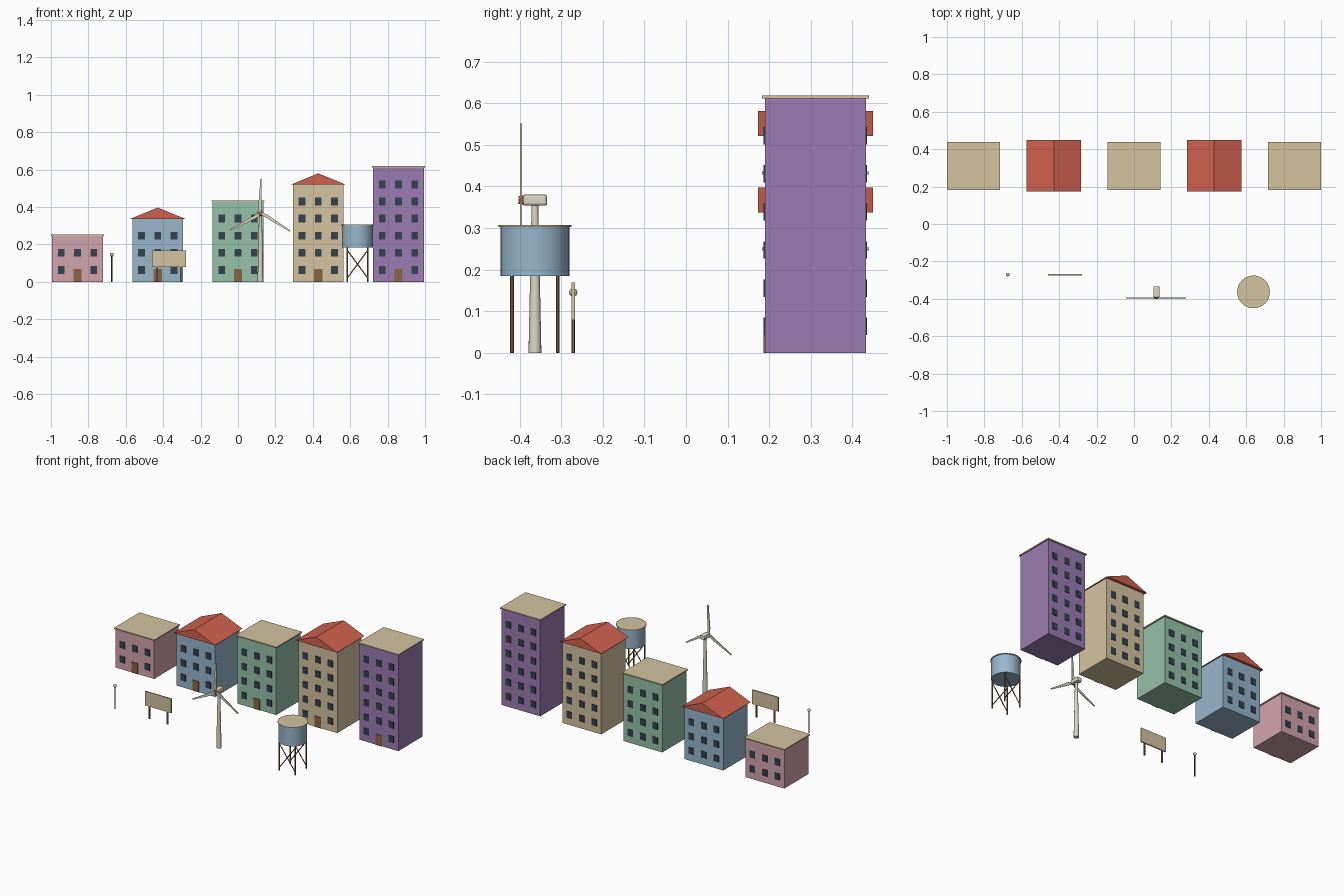
import bpy, bmesh
from math import radians, pi
from mathutils import Vector, Matrix

if "Cube" in bpy.data.objects:
    bpy.data.objects.remove(bpy.data.objects["Cube"])


def mat(name, hexcol):
    lin = lambda v: v / 12.92 if v <= 0.04045 else ((v + 0.055) / 1.055) ** 2.4
    m = bpy.data.materials.new(name)
    m.diffuse_color = [lin(int(hexcol[i:i + 2], 16) / 255) for i in (0, 2, 4)] + [1]
    m.use_nodes = True
    m.node_tree.nodes["Principled BSDF"].inputs["Base Color"].default_value = m.diffuse_color
    return m


PINK, BLUE, GREEN = mat("pink", "D4A5AD"), mat("blue", "98B7CB"), mat("green", "96C2AA")
TAN, PURPLE, RED = mat("tan", "D4C4A0"), mat("purple", "9C7DB3"), mat("red", "D0614F")
BROWN, DARK, WHITE = mat("brown", "8A6544"), mat("dark", "33424F"), mat("white", "DDD8C4")


def finish(name, bm, material, smooth=False):
    bmesh.ops.recalc_face_normals(bm, faces=bm.faces)
    me = bpy.data.meshes.new(name)
    bm.to_mesh(me)
    bm.free()
    me.materials.append(material)
    ob = bpy.data.objects.new(name, me)
    bpy.context.collection.objects.link(ob)
    if smooth:
        bpy.ops.object.select_all(action='DESELECT')
        bpy.context.view_layer.objects.active = ob
        ob.select_set(True)
        bpy.ops.object.shade_smooth_by_angle(angle=radians(35))
    return ob


def add_box(bm, c, s):
    bmesh.ops.create_cube(bm, size=1, matrix=Matrix.Translation(c) @ Matrix.Diagonal((*s, 1)))


def box(name, c, s, material):
    bm = bmesh.new()
    add_box(bm, c, s)
    return finish(name, bm, material)


def rod(name, a, b, r1, r2, material, n=12):
    a, b = Vector(a), Vector(b)
    d = b - a
    bm = bmesh.new()
    bmesh.ops.create_cone(bm, cap_ends=True, segments=n, radius1=r1, radius2=r2, depth=d.length,
                          matrix=Matrix.Translation((a + b) / 2) @ d.to_track_quat('Z', 'Y').to_matrix().to_4x4())
    return finish(name, bm, material, n > 4)


def prism(name, pts, y0, y1, material, turn=Matrix.Identity(4)):
    # outline in x,z pushed along y
    bm = bmesh.new()
    f = bm.faces.new([bm.verts.new((x, y0, z)) for x, z in pts])
    new = bmesh.ops.extrude_face_region(bm, geom=[f])["geom"]
    bmesh.ops.translate(bm, vec=(0, y1 - y0, 0), verts=[v for v in new if isinstance(v, bmesh.types.BMVert)])
    bm.transform(turn)
    return finish(name, bm, material)


# Row of houses
YC, D = 0.311, 0.243
for i, wall in enumerate((PINK, BLUE, GREEN, TAN, PURPLE)):
    x, floors = (i - 2) * 0.429, i + 2
    h = 0.063 + 0.0915 * floors
    box(f"house_{i}_walls", (x, YC, h / 2), (0.272, D, h), wall)
    # windows on front and back, with the door replacing one at the front
    bm = bmesh.new()
    for side in (-1, 1):
        for f in range(floors):
            for c in (-1, 0, 1):
                if not (side < 0 and f == 0 and c == 0):
                    add_box(bm, (x + c * 0.087, YC + side * D / 2, 0.064 + 0.0915 * f), (0.036, 0.006, 0.042))
    finish(f"house_{i}_windows", bm, DARK)
    box(f"house_{i}_door", (x, YC - D / 2, 0.034), (0.045, 0.007, 0.068), BROWN)
    # alternating flat and gabled roofs
    if i % 2:
        prism(f"house_{i}_gable_roof", [(x - 0.146, h), (x + 0.146, h), (x, h + 0.06)],
              YC - 0.138, YC + 0.138, RED)
    else:
        box(f"house_{i}_flat_roof", (x, YC, h + 0.003), (0.285, 0.257, 0.007), TAN)

# Street lamp
rod("lamp_pole", (-0.675, -0.271, 0), (-0.675, -0.271, 0.145), 0.004, 0.004, DARK)
bm = bmesh.new()
bmesh.ops.create_uvsphere(bm, u_segments=12, v_segments=8, radius=0.01,
                          matrix=Matrix.Translation((-0.675, -0.271, 0.145)))
finish("lamp_head", bm, TAN, True)

# Billboard
box("billboard_panel", (-0.369, -0.271, 0.124), (0.184, 0.008, 0.09), TAN)
for s in (-1, 1):
    box("billboard_leg", (-0.369 + s * 0.064, -0.271, 0.042), (0.008, 0.007, 0.084), BROWN)

# Wind turbine
TX, TY, HZ = 0.12, -0.363, 0.367
rod("turbine_tower", (TX, TY, 0), (TX, TY, 0.358), 0.0155, 0.008, WHITE, 16)
nacelle = box("turbine_nacelle", (TX, TY, HZ), (0.034, 0.059, 0.027), WHITE)
bev = nacelle.modifiers.new("round", 'BEVEL')
bev.width, bev.segments = 0.006, 2
rod("turbine_hub", (TX, -0.388, HZ), (TX, -0.402, HZ), 0.012, 0.009, RED, 16)
for k in range(3):
    turn = Matrix.Translation((TX, 0, HZ)) @ Matrix.Rotation(k * 2 * pi / 3, 4, 'Y')
    prism("turbine_blade", [(-0.006, 0.004), (0.006, 0.004), (0.007, 0.184), (0, 0.184), (-0.012, 0.035)],
          -0.399, -0.394, WHITE, turn)

# Water tower
WX, WY, L = 0.639, -0.363, 0.055
rod("tank", (WX, WY, 0.184), (WX, WY, 0.304), 0.083, 0.083, BLUE, 32)
rod("tank_lid", (WX, WY, 0.302), (WX, WY, 0.307), 0.0875, 0.0875, TAN, 32)
for sy in (-1, 1):
    y = WY + sy * L
    for sx in (-1, 1):
        x = WX + sx * L
        rod("tank_leg", (x, y, 0), (x, y, 0.186), 0.0045, 0.0045, BROWN, 8)
        rod("tank_brace", (x, y, 0.02), (WX - sx * L, y, 0.17), 0.003, 0.003, BROWN, 6)
